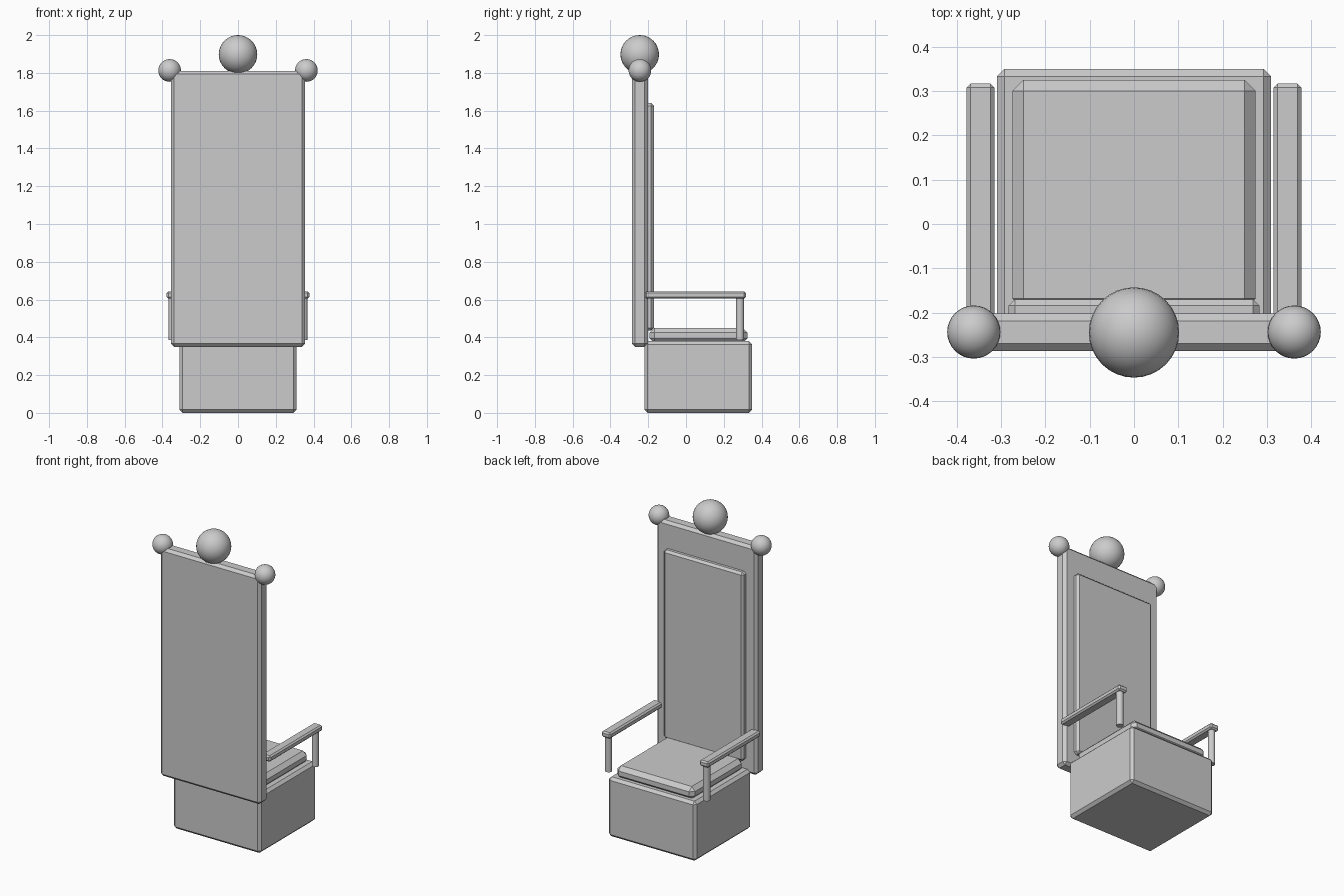
import bpy
import math

if "Cube" in bpy.data.objects:
    bpy.data.objects.remove(bpy.data.objects["Cube"], do_unlink=True)

GREY = (0.6, 0.6, 0.6, 1)
grey = bpy.data.materials.new("plain_grey")
grey.use_nodes = True
grey.diffuse_color = GREY
grey.node_tree.nodes["Principled BSDF"].inputs["Base Color"].default_value = GREY


def finish(name):
    obj = bpy.context.object
    obj.name = name
    obj.data.materials.append(grey)
    return obj


def box(name, x, y, z, chamfer):
    """Chamfered box from its (min, max) range on each axis."""
    ranges = (x, y, z)
    bpy.ops.mesh.primitive_cube_add(size=1, location=[(a + b) / 2 for a, b in ranges])
    obj = finish(name)
    obj.scale = [b - a for a, b in ranges]
    bpy.ops.object.transform_apply(location=False, rotation=False, scale=True)
    bevel = obj.modifiers.new("chamfer", "BEVEL")
    bevel.width = chamfer
    bevel.segments = 1


def ball(name, radius, location):
    bpy.ops.mesh.primitive_uv_sphere_add(segments=32, ring_count=16, radius=radius, location=location)
    finish(name)
    bpy.ops.object.shade_smooth()


def post(name, radius, x, y, z):
    bpy.ops.mesh.primitive_cylinder_add(vertices=32, radius=radius, depth=z[1] - z[0],
                                        location=(x, y, sum(z) / 2))
    finish(name)
    bpy.ops.object.shade_smooth_by_angle(angle=math.radians(40))


# Seat block and cushion
box("seat_base", (-0.31, 0.31), (-0.22, 0.35), (0, 0.38), 0.017)
box("seat_cushion", (-0.275, 0.275), (-0.193, 0.325), (0.37, 0.45), 0.025)

# Tall back with its raised pad
box("backrest", (-0.355, 0.355), (-0.287, -0.202), (0.35, 1.81), 0.017)
box("back_pad", (-0.283, 0.283), (-0.23, -0.17), (0.435, 1.64), 0.014)

# Armrests, posts and corner balls on both sides
for side, s in (("left", 1), ("right", -1)):
    box(side + "_armrest", sorted((s * 0.315, s * 0.378)), (-0.217, 0.317), (0.605, 0.643), 0.009)
    post(side + "_arm_post", 0.021, s * 0.347, 0.286, (0.385, 0.615))
    ball(side + "_corner_ball", 0.06, (s * 0.362, -0.244, 1.813))

# Large ball at the top centre
ball("crown_ball", 0.102, (0, -0.245, 1.898))
